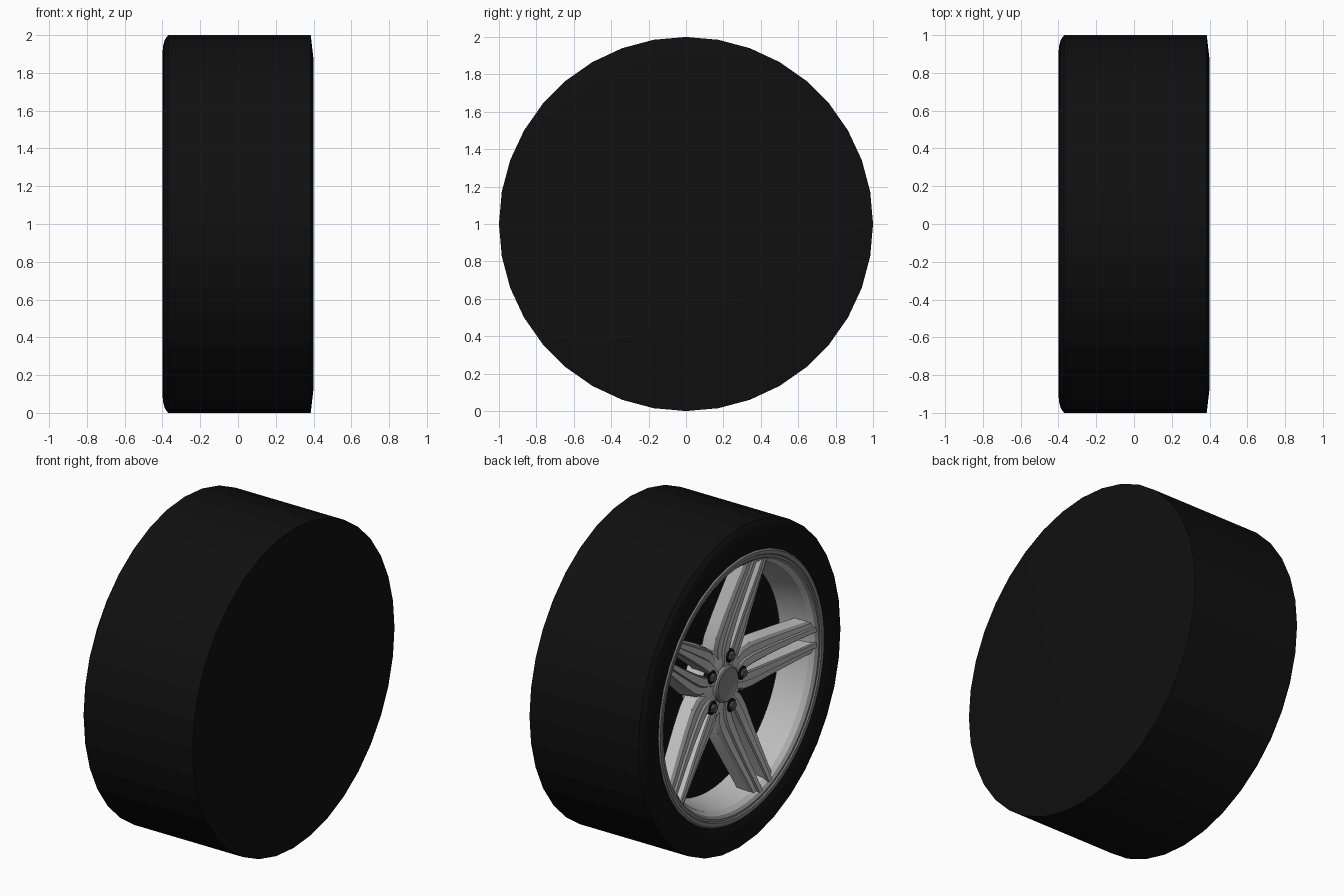
import bpy, bmesh, math
from mathutils import Vector

if "Cube" in bpy.data.objects:
    bpy.data.objects.remove(bpy.data.objects["Cube"])


def material(name, rgb):
    m = bpy.data.materials.new(name)
    m.diffuse_color = (*rgb, 1)
    m.use_nodes = True
    m.node_tree.nodes["Principled BSDF"].inputs["Base Color"].default_value = m.diffuse_color
    return m


BLACK = material("rubber_black", (0.005, 0.005, 0.005))
SILVER = material("light_silver", (0.5, 0.5, 0.5))
GREY = material("rim_grey", (0.23, 0.23, 0.23))
DARK = material("bolt_grey", (0.1, 0.1, 0.1))

SPOKES = 5
START = math.radians(16)


def place(x, r, a, t=0.0):
    """Point at axle position x, radius r, clock angle a, sideways offset t."""
    return Vector((x, -r * math.sin(a) - t * math.cos(a),
                   1 + r * math.cos(a) - t * math.sin(a)))


def finish(name, bm, mats, smooth=None):
    bmesh.ops.remove_doubles(bm, verts=bm.verts, dist=1e-5)
    bmesh.ops.recalc_face_normals(bm, faces=bm.faces)
    me = bpy.data.meshes.new(name)
    bm.to_mesh(me)
    bm.free()
    ob = bpy.data.objects.new(name, me)
    bpy.context.collection.objects.link(ob)
    for m in mats:
        me.materials.append(m)
    if smooth:
        bpy.ops.object.select_all(action='DESELECT')
        ob.select_set(True)
        bpy.context.view_layer.objects.active = ob
        bpy.ops.object.shade_smooth_by_angle(angle=math.radians(smooth))
    return ob


def loft(bm, rings, closed_u=True, mats=None):
    """Skin a list of point rings; mats gives a material per strip."""
    vs = [[bm.verts.new(p) for p in ring] for ring in rings]
    n = len(vs[0])
    for a, b in zip(vs, vs[1:]):
        for i in range(n if closed_u else n - 1):
            j = (i + 1) % n
            f = bm.faces.new((a[i], a[j], b[j], b[i]))
            if mats:
                f.material_index = mats[i]
    return vs


def revolve(name, profile, sides, mat, smooth=None):
    bm = bmesh.new()
    rings = [[place(x, r, 2 * math.pi * i / sides) for i in range(sides)]
             for x, r in profile]
    loft(bm, rings)
    bmesh.ops.dissolve_degenerate(bm, dist=1e-6, edges=bm.edges)
    return finish(name, bm, [mat], smooth)


# Tyre: 36 sides, closed flat inner side, deep recess on the outer side
revolve("tyre", [(-0.13, 0), (-0.13, 0.775), (-0.34, 0.79), (-0.385, 0.825),
                 (-0.397, 0.86), (-0.4, 0.90), (-0.397, 0.94), (-0.388, 0.975),
                 (-0.37, 1), (0.385, 1), (0.4, 0.87), (0.4, 0)], 36, BLACK, 8)

# Rim lip and barrel
revolve("rim_lip", [(-0.35, 0.83), (-0.38, 0.822), (-0.39, 0.812), (-0.388, 0.79),
                    (-0.38, 0.785), (-0.382, 0.77), (-0.365, 0.755)], 72, GREY, 30)
revolve("rim_barrel", [(-0.365, 0.757), (-0.34, 0.735), (-0.24, 0.72),
                       (-0.16, 0.70)], 72, SILVER, 30)

# Hub and centre cap
revolve("hub", [(-0.135, 0.23), (-0.21, 0.225), (-0.245, 0.205), (-0.265, 0.15),
                (-0.27, 0)], 48, SILVER, 30)
revolve("centre_cap", [(-0.26, 0.112), (-0.286, 0.11), (-0.293, 0.10),
                       (-0.289, 0.092), (-0.291, 0)], 40, GREY, 30)

# Spoke ribs: stations of radius, face position, slot half width, outer half width
STATIONS = [(0.10, -0.272, 0.008, 0.085), (0.20, -0.276, 0.010, 0.145),
            (0.27, -0.284, 0.018, 0.152), (0.40, -0.304, 0.024, 0.140),
            (0.55, -0.332, 0.028, 0.126), (0.68, -0.358, 0.030, 0.114),
            (0.765, -0.374, 0.030, 0.108)]


def rib(bm, angle, side):
    rings = []
    for r, x, t0, t1 in STATIONS:
        w = t1 - t0
        section = [(t0, 0.11), (t0, 0.008), (t0 + 0.07 * w, 0), (t0 + 0.42 * w, 0),
                   (t0 + 0.47 * w, 0.014), (t0 + 0.80 * w, 0.016),
                   (t0 + 0.93 * w, 0.035), (t1, 0.11)]
        rings.append([place(x + d, r, angle, side * t) for t, d in section])
    vs = loft(bm, rings, True, [0, 1, 0, 1, 0, 1, 0, 0])
    bm.faces.new(vs[0])
    bm.faces.new(vs[-1])


bm = bmesh.new()
for k in range(SPOKES):
    for side in (-1, 1):
        rib(bm, START + k * 2 * math.pi / SPOKES, side)
finish("spokes", bm, [SILVER, GREY], 20)


# Wheel bolts in dark sockets, one in line with each spoke
def stud(bm, angle, radius, x0, x1, sides):
    rings = []
    for x, s in ((x0, radius), (x1 + 0.006, radius), (x1, radius * 0.8)):
        rings.append([place(x, 0.165 + s * math.cos(q), angle, s * math.sin(q))
                      for q in (2 * math.pi * i / sides for i in range(sides))])
    bm.faces.new(loft(bm, rings)[-1])


for name, radius, x1, sides, mat in (("bolt_sockets", 0.042, -0.281, 20, BLACK),
                                     ("bolts", 0.029, -0.297, 6, DARK)):
    bm = bmesh.new()
    for k in range(SPOKES):
        stud(bm, START + k * 2 * math.pi / SPOKES, radius, -0.24, x1, sides)
    finish(name, bm, [mat])
